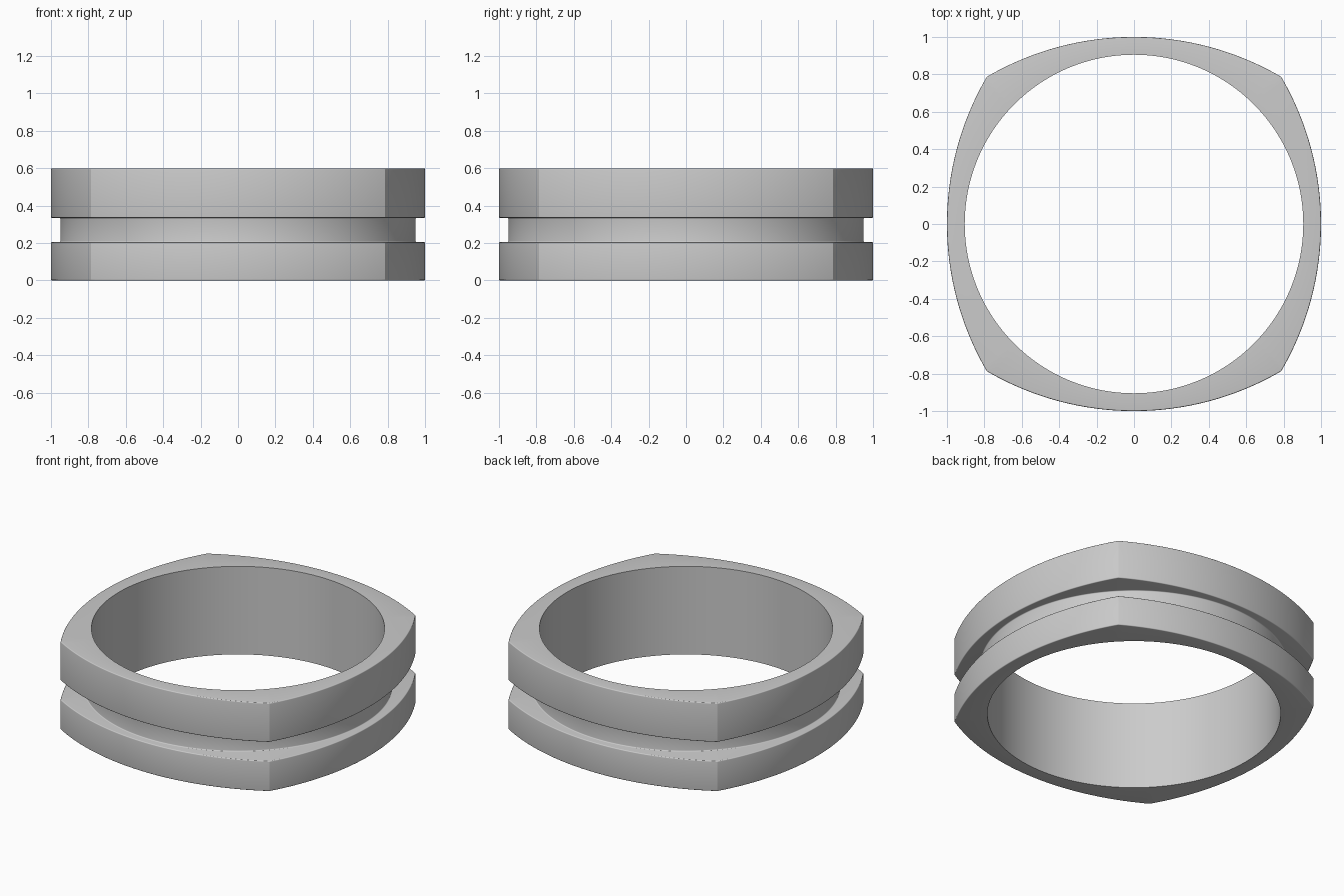
import bpy, bmesh, math

if "Cube" in bpy.data.objects:
    bpy.data.objects.remove(bpy.data.objects["Cube"])

N = 256                      # divisions around the ring
ARC_R = 1.56                 # radius of each of the four outer side arcs
BORE, GROOVE = 0.905, 0.95   # inner hole and groove floor radii
H, G0, G1, F = 0.60, 0.205, 0.335, 0.006


def outer(a):
    # four shallow arcs meeting in corners on the diagonals
    a = (a + math.pi / 4) % (math.pi / 2) - math.pi / 4
    d = ARC_R - 1.0
    return -d * math.cos(a) + math.sqrt(ARC_R ** 2 - (d * math.sin(a)) ** 2)


def fillet(follows, r, z, start, end, steps=4):
    # rounded section corner: arc around (r, z) between two angles in degrees
    points = []
    for s in range(steps + 1):
        t = math.radians(start + (end - start) * s / steps)
        points.append((follows, r + F * math.cos(t), z + F * math.sin(t)))
    return points


# cross-section: (follows outer shape?, radius or offset, z)
section = [(False, BORE, 0)]
section += fillet(True, -F, F, -90, 0)                  # lower band
section += fillet(True, -F, G0 - F, 0, 90)
section += fillet(False, GROOVE + F, G0 + F, 270, 180)  # groove floor
section += fillet(False, GROOVE + F, G1 - F, 180, 90)
section += fillet(True, -F, G1 + F, -90, 0)             # upper band
section += fillet(True, -F, H - F, 0, 90)
section += [(False, BORE, H)]

# sweep the cross-section around z
bm = bmesh.new()
loops = []
for follows, r, z in section:
    loop = []
    for i in range(N):
        a = 2 * math.pi * i / N
        rad = outer(a) + r if follows else r
        loop.append(bm.verts.new((rad * math.cos(a), rad * math.sin(a), z)))
    loops.append(loop)
for k, lo in enumerate(loops):
    hi = loops[(k + 1) % len(loops)]
    for i in range(N):
        j = (i + 1) % N
        bm.faces.new((lo[i], lo[j], hi[j], hi[i]))
bmesh.ops.recalc_face_normals(bm, faces=bm.faces)

mesh = bpy.data.meshes.new("grooved_ring")
bm.to_mesh(mesh)
bm.free()
ring = bpy.data.objects.new("grooved_ring", mesh)
bpy.context.collection.objects.link(ring)
bpy.context.view_layer.objects.active = ring
ring.select_set(True)
bpy.ops.object.shade_smooth_by_angle(angle=math.radians(26))

# light grey metal
metal = bpy.data.materials.new("light_metal")
metal.diffuse_color = (0.8, 0.8, 0.8, 1)
metal.use_nodes = True
metal.node_tree.nodes["Principled BSDF"].inputs["Base Color"].default_value = metal.diffuse_color
mesh.materials.append(metal)
